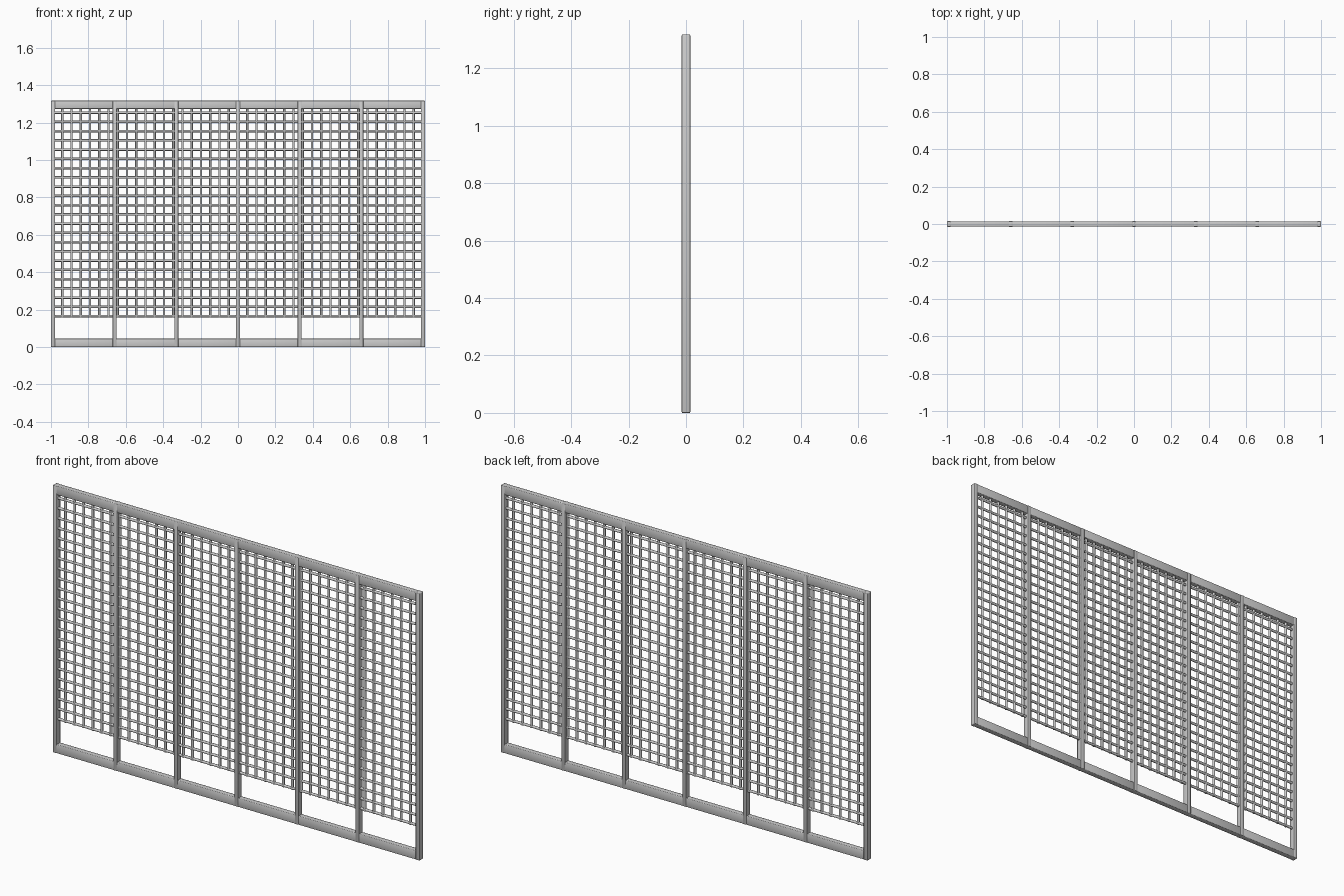
import bpy, bmesh, math
from mathutils import Matrix, Vector

if "Cube" in bpy.data.objects:
    bpy.data.objects.remove(bpy.data.objects["Cube"])

HEIGHT = 1.317
POST_W, POST_D = 0.022, 0.03
PITCH = (2 - POST_W) / 6          # post spacing
CELL = PITCH * 6 / 40             # lattice spacing
RAIL_H, RAIL_D = 0.044, 0.027
BAR_R = 0.0065
LATTICE_Z = 0.165


def finish(name, bm):
    mesh = bpy.data.meshes.new(name)
    bm.to_mesh(mesh)
    bm.free()
    ob = bpy.data.objects.new(name, mesh)
    bpy.context.collection.objects.link(ob)
    bpy.ops.object.select_all(action='DESELECT')
    ob.select_set(True)
    bpy.context.view_layer.objects.active = ob
    bpy.ops.object.shade_smooth_by_angle(angle=math.radians(50))
    return ob


def box(name, centre, size, bevel):
    bm = bmesh.new()
    bmesh.ops.create_cube(bm, size=1)
    bmesh.ops.scale(bm, vec=size, verts=bm.verts)
    bmesh.ops.translate(bm, vec=centre, verts=bm.verts)
    bmesh.ops.bevel(bm, geom=bm.edges[:], offset=bevel, segments=2,
                    profile=0.5, affect='EDGES')
    return finish(name, bm)


def add_rod(bm, a, b):
    a, b = Vector(a), Vector(b)
    turn = (b - a).to_track_quat('Z', 'Y').to_matrix().to_4x4()
    bmesh.ops.create_cone(bm, cap_ends=True, segments=8, radius1=BAR_R,
                          radius2=BAR_R, depth=(b - a).length,
                          matrix=Matrix.Translation((a + b) / 2) @ turn)


# Seven upright posts
for i in range(7):
    box(f"post_{i + 1}", ((i - 3) * PITCH, 0, HEIGHT / 2),
        (POST_W, POST_D, HEIGHT), 0.003)

# Top and bottom rails, one length per bay
for i in range(6):
    x = (i - 2.5) * PITCH
    for name, z in (("bottom_rail", RAIL_H / 2), ("top_rail", HEIGHT - RAIL_H / 2)):
        box(f"{name}_{i + 1}", (x, 0, z),
            (PITCH - POST_W + 0.008, RAIL_D, RAIL_H), 0.003)

# Vertical lattice bars
bm = bmesh.new()
for i in range(1, 40):
    x = (i - 20) * CELL
    if i != 20:
        add_rod(bm, (x, 0, LATTICE_Z - BAR_R), (x, 0, HEIGHT - RAIL_H + 0.005))
finish("vertical_lattice_bars", bm)

# Horizontal lattice bars
bm = bmesh.new()
for i in range(23):
    z = LATTICE_Z + i * CELL
    add_rod(bm, (-3 * PITCH, 0, z), (3 * PITCH, 0, z))
finish("horizontal_lattice_bars", bm)
